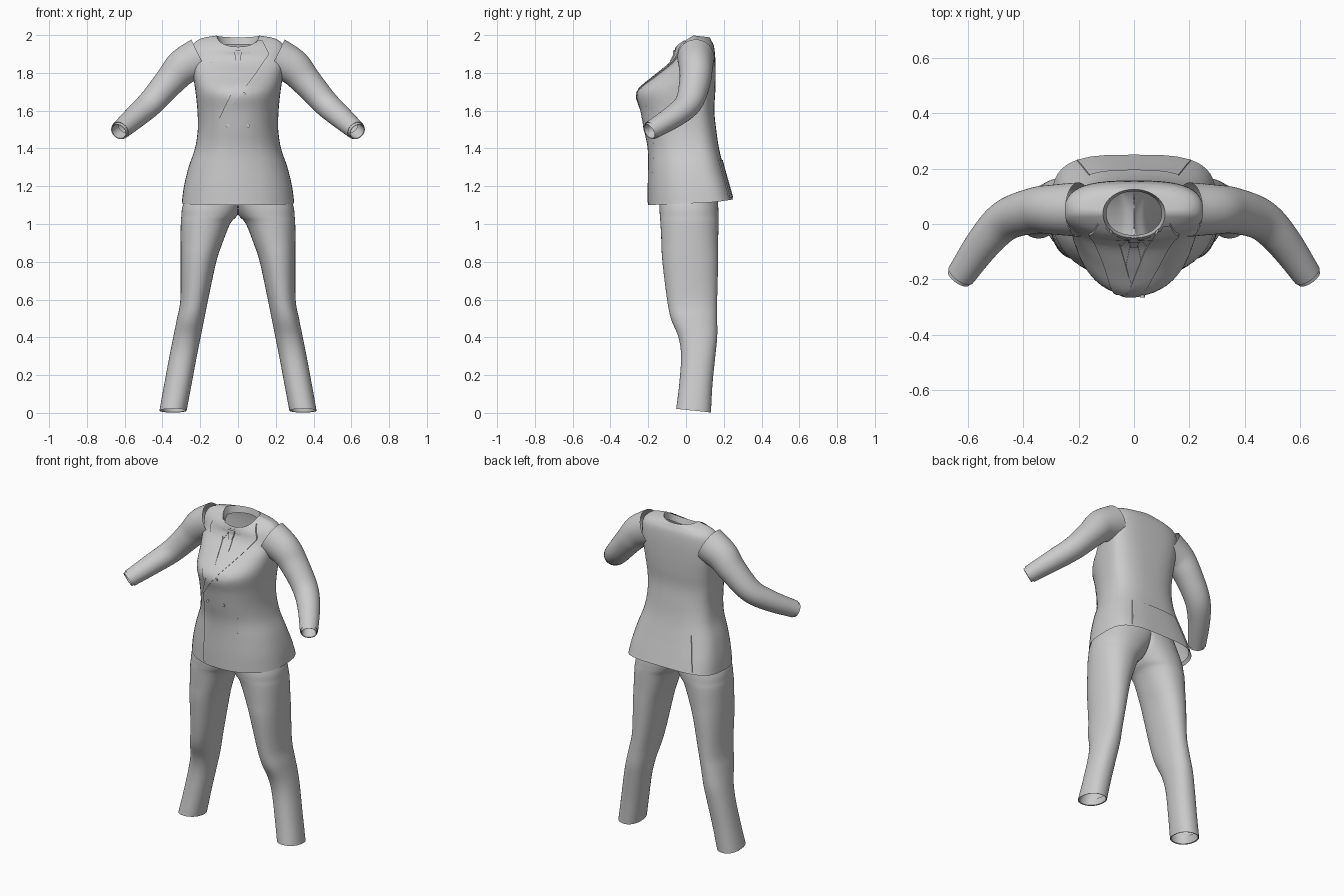
import bpy, bmesh, math
from mathutils import Vector
from mathutils.bvhtree import BVHTree

if "Cube" in bpy.data.objects:
    bpy.data.objects.remove(bpy.data.objects["Cube"])

N = 48


def spline(rows, steps):
    """Catmull-Rom interpolation of parameter rows."""
    out = []
    for i in range(len(rows) - 1):
        p0, p1 = rows[max(i - 1, 0)], rows[i]
        p2, p3 = rows[i + 1], rows[min(i + 2, len(rows) - 1)]
        for k in range(steps):
            t = k / steps
            out.append([0.5 * (2 * b + (c - a) * t + (2 * a - 5 * b + 4 * c - d) * t * t
                               + (3 * b - a - 3 * c + d) * t ** 3)
                        for a, b, c, d in zip(p0, p1, p2, p3)])
    return out + [list(rows[-1])]


def sp(v, n):
    return math.copysign(abs(v) ** (2 / n), v)


def angles():
    return [2 * math.pi * i / N for i in range(N)]


def make(name, verts, faces, mirror=False, angle=40):
    bm = bmesh.new()
    vs = [bm.verts.new(v) for v in verts]
    for f in faces:
        if mirror and all(abs(verts[i][0]) < 1e-5 for i in f):
            continue  # no wall on the mirror plane
        bm.faces.new([vs[i] for i in f])
    bmesh.ops.remove_doubles(bm, verts=bm.verts, dist=1e-5)
    bmesh.ops.recalc_face_normals(bm, faces=bm.faces)
    me = bpy.data.meshes.new(name)
    bm.to_mesh(me)
    bm.free()
    ob = bpy.data.objects.new(name, me)
    bpy.context.collection.objects.link(ob)
    if mirror:
        ob.modifiers.new("Mirror", "MIRROR")
    smooth(ob, angle)
    return ob


def smooth(ob, angle=40):
    bpy.ops.object.select_all(action='DESELECT')
    ob.select_set(True)
    bpy.context.view_layer.objects.active = ob
    bpy.ops.object.shade_smooth_by_angle(angle=math.radians(angle))


def loft(rings):
    verts = [p for r in rings for p in r]
    faces = [(j * N + i, j * N + (i + 1) % N, (j + 1) * N + (i + 1) % N, (j + 1) * N + i)
             for j in range(len(rings) - 1) for i in range(N)]
    return verts, faces


# Jacket body: z, half width, front y, back y, front z shift, back z shift, squareness of back
def body_ring(r):
    z, w, yf, yb, df, db, n = r
    yc, ring = 0.04, []
    for t in angles():
        c, s = math.cos(t), math.sin(t)
        m = n if s > 0 else 2.2
        y = yc + sp(abs(s), m) * ((yb if s > 0 else yf) - yc)
        ring.append((w * sp(c, m), y, z + (db * s if s > 0 else -df * s)))
    return ring


body = [(1.11, .298, -.2, .248, -.01, .02, 3.6), (1.2, .286, -.2, .228, 0, 0, 3.4),
        (1.3, .262, -.198, .2, 0, 0, 3), (1.4, .228, -.2, .175, 0, 0, 2.8),
        (1.5, .213, -.22, .16, 0, 0, 2.6), (1.6, .215, -.238, .15, 0, 0, 2.6),
        (1.7, .225, -.255, .155, 0, 0, 2.8), (1.79, .238, -.17, .157, -.01, 0, 3),
        (1.88, .248, -.085, .155, -.03, 0, 3), (1.94, .245, -.058, .148, -.05, 0, 2.8),
        (1.98, .2, -.055, .135, -.07, -.01, 2.5), (1.998, .112, -.05, .125, -.06, -.01, 2)]
rings = [body_ring((1.13, .285, -.19, .235, 0, .02, 3.6))]  # turned-in hem
rings += [body_ring(r) for r in spline(body, 5)]
rings.append(body_ring((1.95, .1, -.04, .118, -.05, 0, 2)))  # inside of neck
bverts, bfaces = loft(rings)
make("jacket_body", bverts, bfaces)
tree = BVHTree.FromPolygons([Vector(v) for v in bverts], bfaces)

# Sleeves: centre x, y, z, radius across, radius in depth
arm = [(.2, .052, 1.88, .108, .098), (.29, .052, 1.832, .096, .09), (.36, .048, 1.757, .081, .083),
       (.46, .015, 1.643, .069, .074), (.54, -.065, 1.57, .061, .064), (.625, -.185, 1.495, .05, .052)]
path = spline(arm, 6)
rings = []
for i, r in enumerate(path):
    c = Vector(r[:3])
    d = (Vector(path[min(i + 1, len(path) - 1)][:3]) - Vector(path[max(i - 1, 0)][:3])).normalized()
    side = d.cross(Vector((0, 0, 1))).normalized()
    up = side.cross(d)
    rings.append([c + up * (r[3] * math.sin(t)) + side * (r[4] * math.cos(t)) for t in angles()])
end = rings[-1]
make("sleeves", *loft(rings), mirror=True)
# Shirt cuffs peeking out, turned in
cuff = [[c + (p - c) * k + d * o for p in end]
        for k, o in ((1, 0), (.9, -.004), (.88, .014), (.8, .012), (.76, -.05))]
make("shirt_cuffs", *loft(cuff), mirror=True)


# Trousers: z, inner x, outer x, front y, back y, hem tilt
def leg_ring(r):
    z, a, b, f, k, tilt = r
    return [(max((a + b) / 2 + (b - a) / 2 * sp(math.cos(t), 2.2), 0),
             (f + k) / 2 + (k - f) / 2 * sp(math.sin(t), 2.2), z - tilt * math.sin(t))
            for t in angles()]


leg = [(1.22, -.14, .25, -.13, .16, 0), (1.1, -.04, .292, -.14, .17, 0), (1.04, .008, .3, -.138, .172, 0),
       (1.0, .042, .303, -.135, .172, 0), (.9, .082, .304, -.13, .17, 0), (.8, .115, .304, -.125, .17, 0),
       (.6, .158, .305, -.1, .165, 0), (.5, .178, .323, -.08, .165, 0), (.4, .198, .343, -.04, .165, 0),
       (.3, .218, .363, -.026, .155, 0), (.15, .246, .391, -.036, .14, 0), (.012, .272, .416, -.052, .132, .01)]
rings = [leg_ring(r) for r in spline(leg, 5)]
rings += [leg_ring(r) for r in ((.014, .278, .41, -.046, .126, .01), (.06, .27, .4, -.042, .125, .01))]
make("trousers", *loft(rings), mirror=True)


# Cloth layers laid over the jacket body
def on_body(x, z, off, front=True):
    s = -1 if front else 1
    p, n, _, _ = tree.ray_cast(Vector((x, s, z)), Vector((0, -s, 0)))
    if p is None or (front and p.y > .06):
        p, n, _, _ = tree.find_nearest(Vector((x, -.03 if front else .15, z)))
    return p + Vector((0, s * off, 0))


def along(line, t):
    u = t * (len(line) - 1)
    i = min(int(u), len(line) - 2)
    return Vector(line[i]).lerp(Vector(line[i + 1]), u - i)


def patch(name, a, b, off=.006, off_b=None, front=True, nu=20, nv=10):
    """Strip between two x,z edge lines, wrapped on the body, with a turned-under rim."""
    off_b = off if off_b is None else off_b
    verts, faces = [], []
    for j in range(nu + 1):
        pa, pb = along(a, j / nu), along(b, j / nu)
        for i in range(nv + 1):
            k = max(0, min(1, (i - 1) / (nv - 2)))
            q = pa.lerp(pb, k)
            rim = i in (0, nv)
            verts.append(on_body(q.x, q.y, -.002 if rim else off + (off_b - off) * k, front))
    for j in range(nu):
        for i in range(nv):
            m = j * (nv + 1) + i
            faces.append((m, m + 1, m + nv + 2, m + nv + 1))
    return make(name, verts, faces)


# Shirt front, collar points and tie
patch("shirt_front", [(-.085, 1.96), (-.06, 1.87), (-.01, 1.75)], [(.085, 1.96), (.06, 1.87), (.01, 1.75)], .002)
for s, side in ((-1, "right"), (1, "left")):
    patch("shirt_collar_" + side, [(s * .012, 1.925), (s * .045, 1.86)], [(s * .09, 1.975), (s * .06, 1.88)], .007)
patch("tie_blade", [(-.012, 1.87), (-.028, 1.8), (-.01, 1.74)], [(.012, 1.87), (.028, 1.8), (.01, 1.74)], .006)
patch("tie_knot", [(-.022, 1.92), (-.012, 1.865)], [(.022, 1.92), (.012, 1.865)], .013)

# Lapels, the left one crossing over the right
patch("right_lapel", [(-.08, 1.975), (-.058, 1.88), (-.02, 1.77), (.0, 1.73)],
      [(-.13, 1.97), (-.165, 1.9), (-.11, 1.79), (-.06, 1.66)], .007)
patch("left_lapel", [(.08, 1.975), (.058, 1.88), (.0, 1.765), (-.1, 1.56)],
      [(.13, 1.97), (.165, 1.9), (.09, 1.79), (-.085, 1.56)], .009)

# Overlapping front edge and back flap between the side vents
patch("front_overlap", [(-.02, 1.72), (-.09, 1.58), (-.105, 1.4), (-.105, 1.115)],
      [(.1, 1.72), (.12, 1.58), (.12, 1.4), (.12, 1.115)], .006, 0)
patch("back_vent_flap", [(-.16, 1.34), (-.205, 1.14)], [(.16, 1.34), (.205, 1.14)], .005, front=False)

# Buttons
for i, (x, z) in enumerate(((-.053, 1.52), (.055, 1.52), (.03, 1.69))):
    bpy.ops.mesh.primitive_cylinder_add(vertices=16, radius=.009, depth=.008, location=on_body(x, z, .006),
                                        rotation=(math.pi / 2, 0, 0))
    bpy.context.object.name = f"button_{i + 1}"
    smooth(bpy.context.object)
